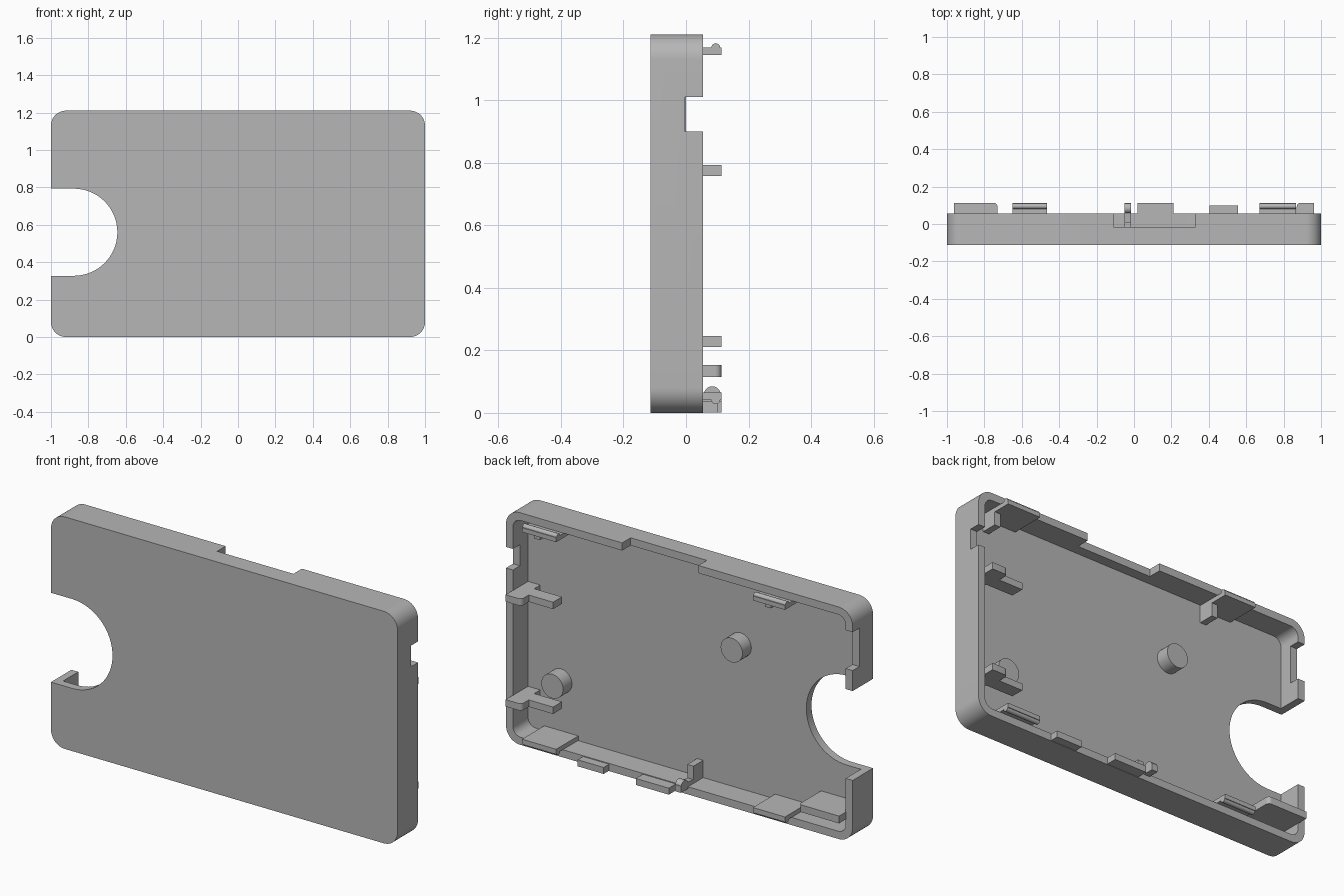
import bpy, bmesh, math
from mathutils import Matrix

if "Cube" in bpy.data.objects:
    bpy.data.objects.remove(bpy.data.objects["Cube"])

grey = bpy.data.materials.new("matte_grey")
grey.use_nodes = True
colour = (0.47, 0.47, 0.47, 1)
grey.diffuse_color = colour
grey.node_tree.nodes["Principled BSDF"].inputs["Base Color"].default_value = colour

# Main levels: overall size, wall, and depths along y
HEIGHT, WALL = 1.21, 0.04
FRONT, FLOOR, RIM, TIP = -0.113, -0.07, 0.055, 0.113


def prism(name, outline, axis, start, end):
    """Extrude a closed 2D outline along one axis."""
    place = {"x": lambda a, b: (start, a, b),
             "y": lambda a, b: (a, start, b),
             "z": lambda a, b: (a, b, start)}[axis]
    bm = bmesh.new()
    face = bm.faces.new([bm.verts.new(place(*p)) for p in outline])
    made = bmesh.ops.extrude_face_region(bm, geom=[face])["geom"]
    move = [end - start if axis == k else 0 for k in "xyz"]
    bmesh.ops.translate(bm, vec=move, verts=[v for v in made if isinstance(v, bmesh.types.BMVert)])
    bmesh.ops.recalc_face_normals(bm, faces=bm.faces)
    mesh = bpy.data.meshes.new(name)
    bm.to_mesh(mesh)
    bm.free()
    mesh.materials.append(grey)
    obj = bpy.data.objects.new(name, mesh)
    bpy.context.collection.objects.link(obj)
    return obj


def rect(a, b, c, d):
    return [(a, c), (b, c), (b, d), (a, d)]


def box(name, x, y, z):
    return prism(name, rect(*x, *z), "y", *y)


def arc(ca, cb, r, start, end, steps):
    angles = [math.radians(start + (end - start) * i / steps) for i in range(steps + 1)]
    return [(ca + r * math.cos(t), cb + r * math.sin(t)) for t in angles]


def rounded(inset, r):
    """Rounded rectangle in the xz plane."""
    x, lo, hi = 1 - inset - r, inset + r, HEIGHT - inset - r
    corners = [(x, hi), (-x, hi), (-x, lo), (x, lo)]
    return [p for i, c in enumerate(corners) for p in arc(*c, r, 90 * i, 90 * i + 90, 12)]


def cut(obj, cutter):
    mod = obj.modifiers.new("cut", "BOOLEAN")
    mod.operation, mod.solver, mod.object = "DIFFERENCE", "EXACT", cutter
    bpy.context.view_layer.update()
    mesh = bpy.data.meshes.new_from_object(obj.evaluated_get(bpy.context.evaluated_depsgraph_get()))
    obj.modifiers.clear()
    obj.data = mesh
    bpy.data.objects.remove(cutter)


def smooth(obj):
    bpy.ops.object.select_all(action="DESELECT")
    obj.select_set(True)
    bpy.context.view_layer.objects.active = obj
    bpy.ops.object.shade_smooth_by_angle(angle=math.radians(30))


# Open tray with a thumb cutout and notched walls
shell = prism("tray_shell", rounded(0, 0.08), "y", FRONT, RIM)
cut(shell, prism("cavity", rounded(WALL, 0.045), "y", FLOOR, 0.3))
thumb = [(-1.2, 0.327)] + arc(-0.878, 0.56, 0.233, -90, 90, 32) + [(-1.2, 0.793)]
cut(shell, prism("thumb_cutter", thumb, "y", -0.3, 0.3))
cut(shell, box("top_notch", (-0.11, 0.33), (-0.015, 0.3), (1.1, 1.4)))
cut(shell, box("left_notch", (0.9, 1.2), (-0.003, 0.3), (0.9, 1.01)))
cut(shell, box("right_notch", (-1.2, -0.9), (0, 0.3), (0.9, 1.1)))
smooth(shell)

# Round posts standing on the floor
for i, (x, z) in enumerate([(0.77, 0.325), (-0.265, 0.79)]):
    smooth(prism(f"post_{i + 1}", arc(x, z, 0.063, 0, 348.75, 31), "y", FLOOR - 0.01, 0.003))

# Snap clips on the top and bottom walls, each with a rounded outer bead
clip = [(FLOOR - 0.01, 1.145), (TIP, 1.145), (TIP, 1.168)] + arc(0.095, 1.168, 0.014, 0, 180, 10) \
    + [(FLOOR - 0.01, 1.168)]
clip_spans = [("left", 0.67, 0.867), ("right", -0.65, -0.465)]
for side, x0, x1 in clip_spans:
    smooth(prism(f"top_clip_{side}", clip, "x", x0, x1))
    smooth(prism(f"bottom_clip_{side}", [(y, HEIGHT - z) for y, z in clip], "x", x0, x1))
    box(f"clip_rib_{side}", (x1 - 0.035, x1), (FLOOR - 0.01, 0.015), (1.075, 1.15))

# Side brackets: rounded tongue along the wall plus a lower inward arm
bracket = [(0.962, FLOOR - 0.01), (0.962, TIP)] + arc(0.89, TIP - 0.02, 0.02, 90, 180, 6) \
    + [(0.87, 0.053), (0.73, 0.053), (0.73, -0.02), (0.89, -0.02), (0.89, FLOOR - 0.01)]
for name, z0, z1 in [("upper", 0.757, 0.793), ("lower", 0.21, 0.246)]:
    smooth(prism(f"{name}_bracket", bracket, "z", z0, z1))

# Shelf beside the thumb cutout
shelf = [(-0.962, FLOOR - 0.01), (-0.73, FLOOR - 0.01)] + arc(-0.75, TIP - 0.02, 0.02, 0, 90, 6) \
    + [(-0.962, TIP)]
smooth(prism("corner_shelf", shelf, "z", 0.115, 0.153))

# Lips rising from the bottom rim
box("wide_lip", (0.02, 0.21), (RIM - 0.01, TIP), (0.002, 0.036))
box("narrow_lip", (0.405, 0.555), (RIM - 0.01, 0.1), (0.002, 0.036))

# Small hooked rib on the bottom wall
hook = [(FLOOR - 0.01, 0.03), (TIP, 0.03), (TIP, 0.065)] + arc(0.084, 0.058, 0.027, 15, 165, 10) \
    + [(0.01, 0.06), (0.01, 0.13), (FLOOR - 0.01, 0.13)]
smooth(prism("hooked_rib", hook, "x", -0.05, -0.015))
